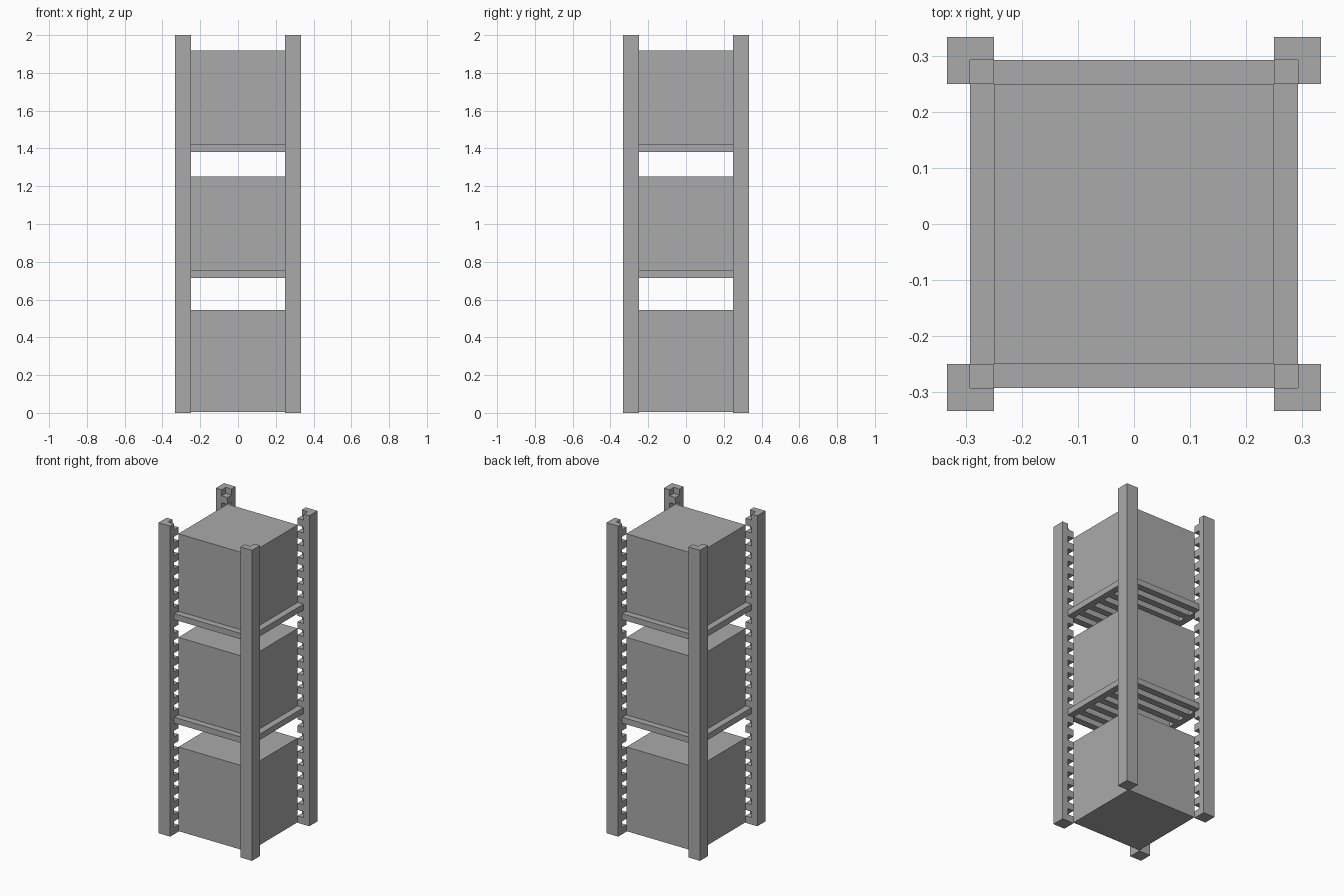
import bpy
import bmesh

if "Cube" in bpy.data.objects:
    bpy.data.objects.remove(bpy.data.objects["Cube"], do_unlink=True)

INNER, MID, OUTER = 0.25, 0.292, 0.333
HEIGHT = 2.0
PITCH = HEIGHT / 24

grey = bpy.data.materials.new("plain grey")
grey.use_nodes = True
colour = (0.4, 0.4, 0.4, 1)
grey.diffuse_color = colour
grey.node_tree.nodes["Principled BSDF"].inputs["Base Color"].default_value = colour


def prism(bm, outline, z0, z1):
    """Extrude a flat outline from z0 up to z1."""
    face = bm.faces.new([bm.verts.new((x, y, z0)) for x, y in outline])
    top = bmesh.ops.extrude_face_region(bm, geom=[face])["geom"]
    verts = [v for v in top if isinstance(v, bmesh.types.BMVert)]
    bmesh.ops.translate(bm, vec=(0, 0, z1 - z0), verts=verts)


def rect(x0, x1, y0, y1):
    return [(x0, y0), (x1, y0), (x1, y1), (x0, y1)]


def finish(bm, name):
    bmesh.ops.recalc_face_normals(bm, faces=bm.faces)
    mesh = bpy.data.meshes.new(name)
    bm.to_mesh(mesh)
    bm.free()
    mesh.materials.append(grey)
    obj = bpy.data.objects.new(name, mesh)
    bpy.context.collection.objects.link(obj)


def post(name, sx, sy):
    """L-shaped column with a ladder of teeth in its inner corner."""
    bm = bmesh.new()
    ell = [(INNER, MID), (MID, MID), (MID, INNER),
           (OUTER, INNER), (OUTER, OUTER), (INNER, OUTER)]
    prism(bm, [(sx * x, sy * y) for x, y in ell], 0, HEIGHT)
    tooth = [(sx * x, sy * y) for x, y in rect(INNER, MID, INNER, MID)]
    for i in range(24):
        z = i * PITCH
        prism(bm, tooth, z, z + PITCH / 2 + 0.003)
    finish(bm, name)


def shelf(name, z0, z1):
    """Square frame with slats running from side to side."""
    bm = bmesh.new()
    for side in (-1, 1):
        prism(bm, rect(side * INNER, side * MID, -MID, MID), z0, z1)
    slat = 2 * MID / 13
    for i in range(7):
        y = -MID + 2 * i * slat
        prism(bm, rect(-INNER, INNER, y, y + slat), z0, z1)
    finish(bm, name)


def box(name, z0, z1):
    bm = bmesh.new()
    prism(bm, rect(-INNER, INNER, -INNER, INNER), z0, z1)
    finish(bm, name)


# Corner posts
for sx, side in ((-1, "right"), (1, "left")):
    for sy, end in ((-1, "front"), (1, "back")):
        post(f"{end}_{side}_post", sx, sy)

# Slatted shelves
shelf("lower_shelf", 0.715, 0.753)
shelf("upper_shelf", 1.382, 1.42)

# Stored boxes
box("bottom_box", 0.004, 0.546)
box("middle_box", 0.753, 1.252)
box("top_box", 1.42, 1.919)
